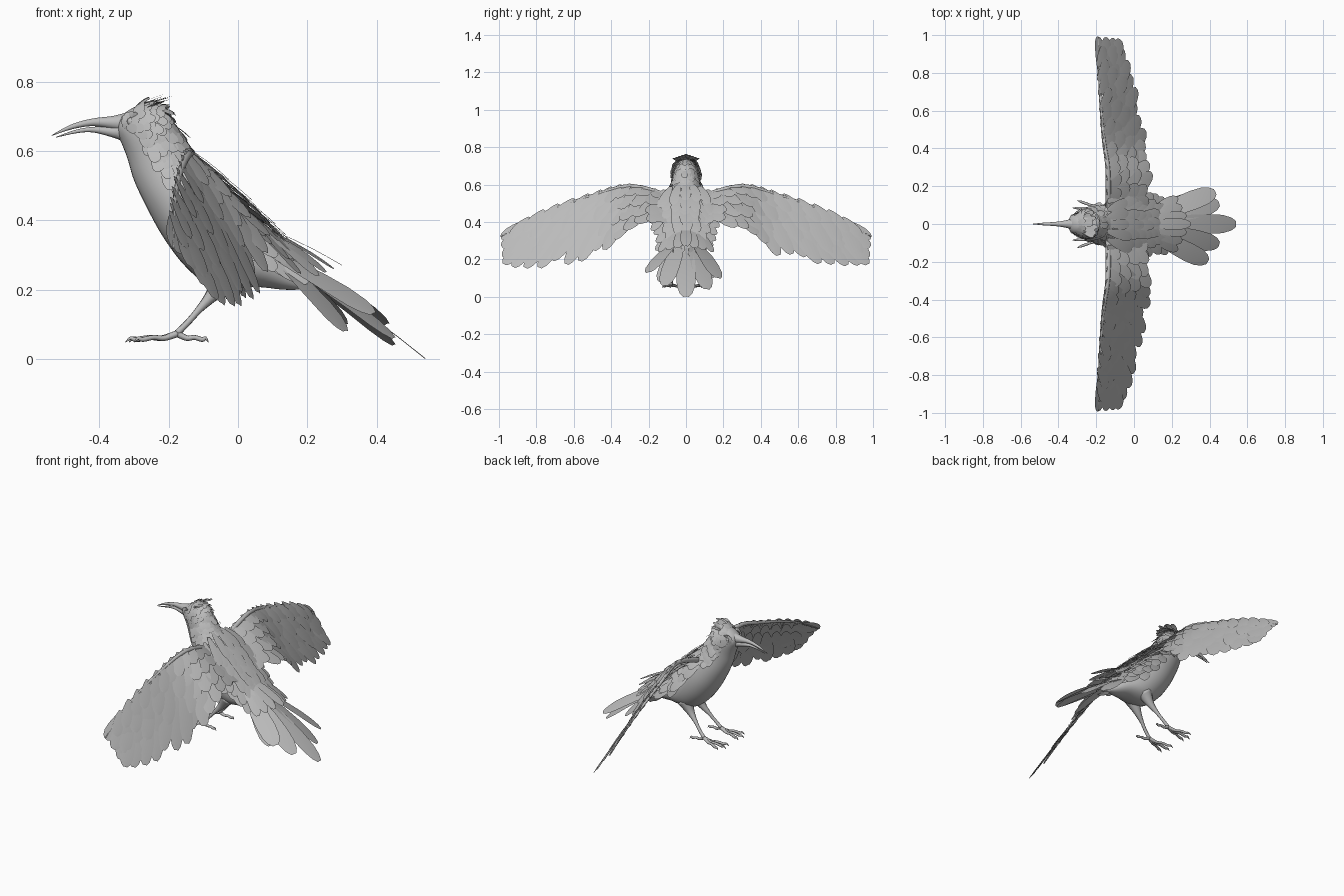
import bpy, bmesh, math, random
from mathutils import Vector as V

random.seed(4)
cube = bpy.data.objects.get("Cube")
if cube:
    bpy.data.objects.remove(cube)

grey = bpy.data.materials.new("plumage grey")
grey.use_nodes = True
grey.diffuse_color = (0.5, 0.5, 0.5, 1)
grey.node_tree.nodes["Principled BSDF"].inputs["Base Color"].default_value = (0.5, 0.5, 0.5, 1)


def finish(bm, name):
    mesh = bpy.data.meshes.new(name)
    bm.to_mesh(mesh)
    bm.free()
    mesh.materials.append(grey)
    for p in mesh.polygons:
        p.use_smooth = True
    bpy.context.collection.objects.link(bpy.data.objects.new(name, mesh))


def spline(pts, t):
    """Smooth curve through tuples; t counts points."""
    n = len(pts) - 1
    t = max(0, min(t, n - 1e-6))
    i = int(t)
    f = t - i
    a, b, c, d = (pts[max(0, min(n, i + k))] for k in (-1, 0, 1, 2))
    return [0.5 * (2 * q + (r - p) * f + (2 * p - 5 * q + 4 * r - s) * f * f
                   + (3 * q - p - 3 * r + s) * f ** 3) for p, q, r, s in zip(a, b, c, d)]


def skin(bm, rings):
    """Join rings of points into a closed tube."""
    vs = [[bm.verts.new(p) for p in ring] for ring in rings]
    n = len(vs[0])
    for a, b in zip(vs, vs[1:]):
        for j in range(n):
            bm.faces.new((a[j], a[(j + 1) % n], b[(j + 1) % n], b[j]))
    bm.faces.new(vs[0][::-1])
    bm.faces.new(vs[-1])
    bmesh.ops.recalc_face_normals(bm, faces=bm.faces)


def tube(bm, pts, sides=10, steps=4):
    """Tapered tube through (x, y, z, radius) points."""
    rings = []
    total = (len(pts) - 1) * steps
    for i in range(total + 1):
        t = i / steps
        x, y, z, r = spline(pts, t)
        ahead = V(spline(pts, t + 0.1)[:3]) - V(spline(pts, t - 0.1)[:3])
        side = ahead.cross(V((0, 0.1, 1))).normalized()
        up = side.cross(ahead).normalized()
        rings.append([V((x, y, z)) + r * (math.cos(k * math.tau / sides) * side
                      + math.sin(k * math.tau / sides) * up) for k in range(sides)])
    skin(bm, rings)


# Half-width of a feather along its length
VANE = [(0, .3), (.15, .62), (.4, .92), (.65, 1), (.83, .92), (.94, .66), (1, .3)]


def feather(bm, base, tip, normal, width):
    base, tip = V(base), V(tip)
    along = tip - base
    side = along.cross(normal).normalized()
    up = side.cross(along).normalized()
    rows = []
    for t, w in VANE:
        mid = base + along * t + up * along.length * 0.025 * math.sin(math.pi * t)
        s = side * w * width / 2
        rows.append([bm.verts.new(p) for p in (mid - s, mid + up * width * .02, mid + s)])
    for a, b in zip(rows, rows[1:]):
        for j in (0, 1):
            bm.faces.new((a[j], a[j + 1], b[j + 1], b[j]))


# Body sections: front x, z, back x, z, half width
BODY = [(-.348, .675, -.345, .69, .012), (-.345, .645, -.325, .712, .04),
        (-.335, .62, -.28, .733, .055), (-.325, .595, -.225, .725, .064),
        (-.315, .565, -.19, .675, .067), (-.30, .515, -.155, .61, .074),
        (-.265, .44, -.09, .53, .095), (-.215, .35, -.03, .46, .11),
        (-.15, .265, .03, .39, .11), (-.07, .207, .09, .325, .095),
        (.05, .208, .13, .28, .065), (.13, .2, .165, .24, .035), (.18, .2, .19, .215, .01)]


def body_point(t, a):
    fx, fz, bx, bz, w = spline(BODY, t)
    c = math.cos(a) / 2
    return V(((fx + bx) / 2 + c * (bx - fx), w * math.sin(a), (fz + bz) / 2 + c * (bz - fz)))


bm = bmesh.new()
skin(bm, [[body_point(i / 4, k * math.tau / 32) for k in range(32)]
          for i in range((len(BODY) - 1) * 4 + 1)])
finish(bm, "body")


def body_feather(bm, t, a, length, width, lift):
    p = body_point(t, a)
    along = (body_point(t + .1, a) - body_point(t - .1, a)).normalized()
    around = body_point(t, a + .05) - body_point(t, a - .05)
    out = around.cross(along).normalized()
    if out.dot(p - body_point(t, a + math.pi)) < 0:
        out = -out
    feather(bm, p + out * .002, p + along * length + out * lift * length, out, width)


# Feather rows: first and last section, rows, reach around, count, length, width, lift
COATS = {"head_feathers": (1.7, 4.0, 8, 1.75, 13, .042, .028, .24),
         "neck_feathers": (4.0, 5.3, 5, 1.6, 13, .055, .036, .34),
         "back_feathers": (5.5, 8.0, 6, 1.2, 9, .11, .05, .27),
         "rump_feathers": (8.2, 9.6, 4, 1.0, 7, .14, .05, .25)}
for name, (t0, t1, rows, reach, count, length, width, lift) in COATS.items():
    bm = bmesh.new()
    for r in range(rows):
        t = t0 + (t1 - t0) * r / (rows - 1)
        for k in range(count):
            a = reach * (2 * (k + .5 * (r % 2)) / (count - .5) - 1)
            body_feather(bm, t + random.uniform(-.06, .06), a,
                         length * random.uniform(.85, 1.15), width, lift * random.uniform(.7, 1.3))
    finish(bm, name)

# Crest
bm = bmesh.new()
for k in range(9):
    y = (k - 4) / 4
    feather(bm, (-.29 + .02 * abs(y), y * .04, .733 - .012 * abs(y)),
            (-.2 + random.uniform(-.03, .01), y * .065, .763 - .02 * abs(y)), V((0, 0, 1)), .028)
finish(bm, "crest")

# Mantle and shoulder feathers filling the gap between back and wings
bm = bmesh.new()
for r in range(7):
    for k in range(-3, 4):
        f = k / 3 + random.uniform(-.06, .06)
        reach = .12 - .01 * r
        base = V((-.14 + .035 * r, f * reach, .605 - .035 * r - .035 * f * f))
        length = random.uniform(.85, 1.15)
        feather(bm, base, base + V((.13 - .03 * abs(f), .08 * f, -.1)) * length,
                V((.6, .2 * f, .77)), .055)
finish(bm, "mantle_feathers")

# Beak
for name, pts in {
        "upper_beak": [(-.31, 0, .68, .036), (-.36, 0, .682, .02), (-.42, 0, .683, .011),
                       (-.48, 0, .67, .007), (-.538, 0, .645, .001)],
        "lower_beak": [(-.31, 0, .655, .036), (-.36, 0, .656, .017), (-.42, 0, .662, .008),
                       (-.47, 0, .656, .005), (-.525, 0, .64, .001)]}.items():
    bm = bmesh.new()
    tube(bm, pts, 14)
    finish(bm, name)

# Tail fan
bm = bmesh.new()
for x, y, z in [(.31, -.13, .08), (.31, .13, .1), (.39, -.2, .13), (.43, .17, .1),
                (.45, -.11, .06), (.45, .11, .04), (.54, 0, 0)]:
    feather(bm, (.1, y * .25, .3), (x, y, z), V((.5, y * 2.5, .8)), .105)
for k in range(7):
    y = (k - 3) / 3
    feather(bm, (.06, y * .04, .385), (.3 - .07 * abs(y), y * .14, .27 - .03 * abs(y)),
            V((.5, y * .4, .8)), .06)
finish(bm, "tail_feathers")

# Wing edges: x, y, z from shoulder to tip
LEAD = [(-.15, .05, .53), (-.15, .28, .6), (-.175, .47, .56), (-.195, .75, .463), (-.2, .99, .33)]
TRAIL = [(.06, .05, .4), (.1, .28, .365), (.062, .48, .23), (.015, .74, .16), (-.07, .97, .17)]
# Rows: count, first and last span, tip and root chord, lag, width, height
ROWS = [(14, .4, 4, .98, .25, .8, .085, 0), (3, 4, 4, .75, .1, .9, .085, .003),
        (12, .4, 3.75, .72, .1, .65, .085, .004), (11, .4, 3.6, .48, .02, .5, .08, .008),
        (13, .35, 3.7, .26, 0, .4, .065, .012)]


def wing_point(u, c, s):
    a, b = V(spline(LEAD, u)), V(spline(TRAIL, u))
    p = a.lerp(b, c)
    return V((p.x, p.y * s, p.z))


for side, s in (("left", 1), ("right", -1)):
    # Wing
    bm = bmesh.new()
    for count, u0, u1, tip, root, lag, width, height in ROWS:
        for k in range(count):
            f = k / (count - 1)
            u = u0 + (u1 - u0) * f
            c = tip - .65 * f if count == 3 else tip * random.uniform(.9, 1.06)
            n = (wing_point(u, 1, s) - wing_point(u, 0, s)).cross(
                wing_point(u + .2, .5, s) - wing_point(u - .2, .5, s)).normalized()
            n = n if n.z > 0 else -n
            feather(bm, wing_point(max(0, u - lag), root, s) + n * (height - .006),
                    wing_point(u, c, s) + n * (height + .004 * (k % 2)), n, width)
    finish(bm, side + "_wing_feathers")
    bm = bmesh.new()
    tube(bm, [(x + .012, y * s, z - .01, .016 - .0033 * i) for i, (x, y, z) in enumerate(LEAD)], 8)
    finish(bm, side + "_wing_arm")

    # Leg and toes
    bm = bmesh.new()
    tube(bm, [(-.03, .05 * s, .25, .045), (-.07, .055 * s, .19, .022), (-.11, .065 * s, .145, .011),
              (-.145, .075 * s, .105, .009), (-.175, .08 * s, .075, .01)])
    finish(bm, side + "_leg")
    bm = bmesh.new()
    for dx, dy in ((-.14, -.035), (-.15, .005), (-.125, .045), (.09, .005)):
        tube(bm, [(-.175 + dx * f, (.08 + dy * f) * s, z, r) for f, z, r in
                  ((0, .073, .01), (.3, .06, .008), (.55, .062, .007), (.8, .056, .007),
                   (.9, .06, .005), (1, .048, .001))], 8)
    finish(bm, side + "_toes")

    # Eye and its ring of small feathers
    eye = V((-.308, .047 * s, .685))
    bm = bmesh.new()
    bmesh.ops.create_uvsphere(bm, u_segments=16, v_segments=10, radius=.012)
    bmesh.ops.translate(bm, verts=bm.verts, vec=eye)
    finish(bm, side + "_eye")
    bm = bmesh.new()
    for k in range(12):
        d = V((math.cos(k * math.tau / 12), 0, math.sin(k * math.tau / 12)))
        slope = V((0, s * .35 * d.x, 0))
        feather(bm, eye + d * .012 + V((0, s * .006, 0)),
                eye + (d + slope) * .03 + V((0, s * .008, 0)), V((0, s, 0)), .015)
    finish(bm, side + "_eye_ring")
